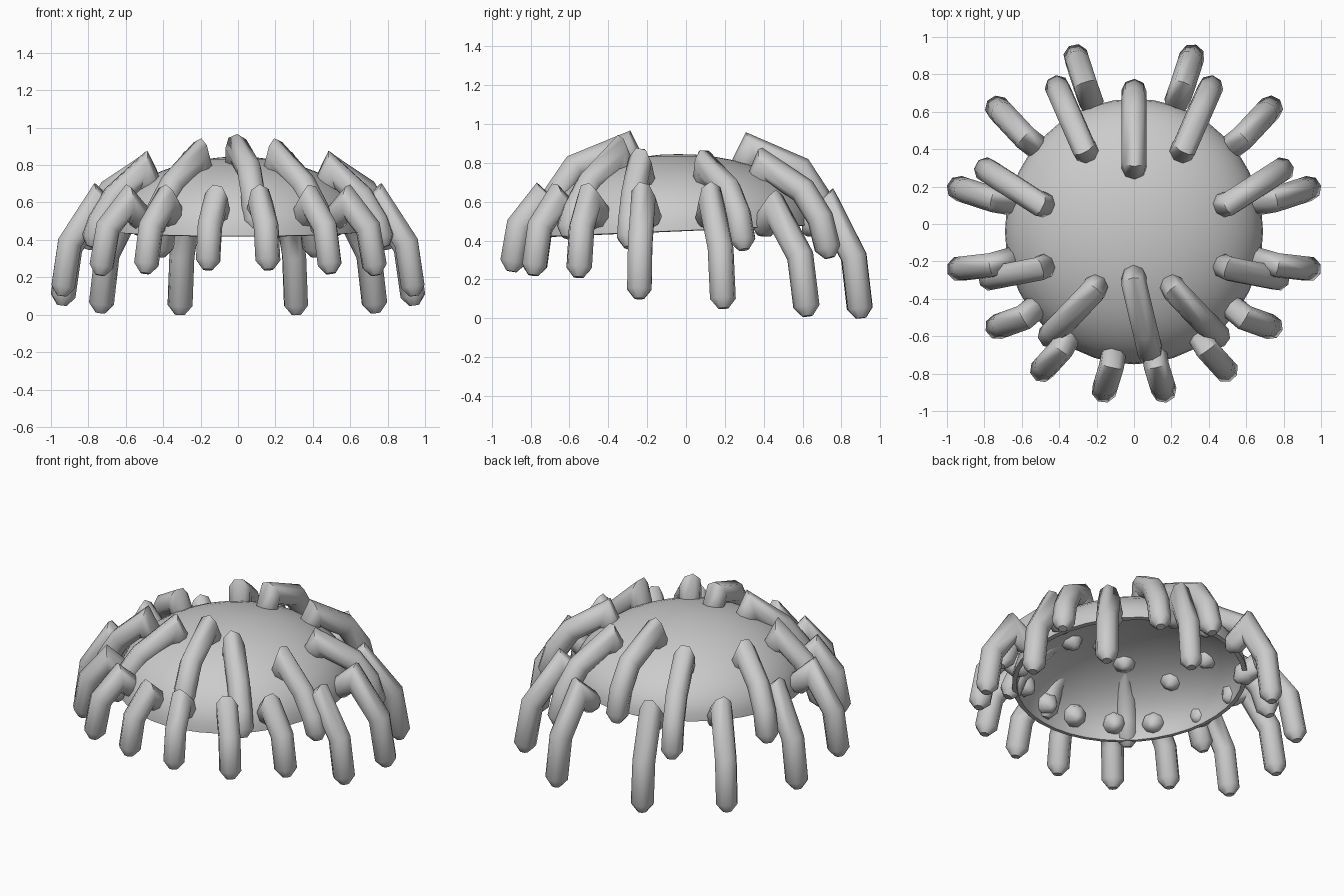
import bpy, bmesh, math
from mathutils import Vector

cube = bpy.data.objects.get("Cube")
if cube:
    bpy.data.objects.remove(cube, do_unlink=True)

grey = bpy.data.materials.new("plain grey")
grey.use_nodes = True
grey.diffuse_color = (0.6, 0.6, 0.6, 1)
grey.node_tree.nodes["Principled BSDF"].inputs["Base Color"].default_value = (0.6, 0.6, 0.6, 1)

RADIUS, SIDES = 0.068, 8


def finish(name, bm, angle, thickness=0):
    bmesh.ops.recalc_face_normals(bm, faces=bm.faces)
    mesh = bpy.data.meshes.new(name)
    bm.to_mesh(mesh)
    bm.free()
    mesh.materials.append(grey)
    obj = bpy.data.objects.new(name, mesh)
    bpy.context.collection.objects.link(obj)
    bpy.ops.object.select_all(action='DESELECT')
    obj.select_set(True)
    bpy.context.view_layer.objects.active = obj
    if thickness:
        shell = obj.modifiers.new("thickness", 'SOLIDIFY')
        shell.thickness = thickness
        bpy.ops.object.modifier_apply(modifier=shell.name)
    bpy.ops.object.shade_smooth_by_angle(angle=math.radians(angle))


def tube(name, path):
    """Mitred tube along the path with blunt pointed ends."""
    bm = bmesh.new()
    dirs = [(b - a).normalized() for a, b in zip(path, path[1:])]
    d = dirs[0]
    u = d.orthogonal().normalized()
    v = d.cross(u)
    circle = [u * math.cos(k * math.tau / SIDES) + v * math.sin(k * math.tau / SIDES)
              for k in range(SIDES)]
    rings = [[path[0] - d * 0.05 + c * RADIUS * 0.3 for c in circle],
             [path[0] + c * RADIUS for c in circle]]
    # slide each ring along its segment onto the next mitre plane
    for i, p in enumerate(path[1:]):
        d = dirs[i]
        n = d + dirs[i + 1] if i + 1 < len(dirs) else d
        rings.append([q + d * ((p - q).dot(n) / d.dot(n)) for q in rings[-1]])
    rings.append([path[-1] + d * 0.05 + (q - path[-1]) * 0.4 for q in rings[-1]])
    loops = [[bm.verts.new(q) for q in ring] for ring in rings]
    for a, b in zip(loops, loops[1:]):
        for k in range(SIDES):
            m = (k + 1) % SIDES
            bm.faces.new((a[k], a[m], b[m], b[k]))
    bm.faces.new(loops[0])
    bm.faces.new(loops[-1])
    finish(name, bm, 50)


def lock(name, elbow, tip, root_in, root_down, knees):
    """Root inside the cap, sharp elbow above it, then a drooping strand."""
    e, t = Vector(elbow), Vector(tip)
    out = Vector((e.x, e.y, 0)).normalized()
    path = [e - out * root_in - Vector((0, 0, root_down)), e]
    for f, drop in knees:
        p = e.lerp(t, f)
        p.z = e.z + (t.z - e.z) * drop
        path.append(p)
    tube(name, path + [t])


# Thin domed cap with a slightly tilted rim
bm = bmesh.new()
bmesh.ops.create_uvsphere(bm, u_segments=40, v_segments=24, radius=1)
bmesh.ops.delete(bm, geom=[w for w in bm.verts if w.co.z < -0.01], context='VERTS')
for w in bm.verts:
    x, y, z = w.co
    w.co = (0.69 * x, 0.71 * y - 0.04, 0.45 + 0.395 * z + 0.03 * y * (1 - z))
finish("cap_dome", bm, 60, 0.028)

# Strand bends as (distance, drop) fractions
ARCHED = [(0.66, 0.27), (0.9, 0.62)]
DROOPING = [(0.6, 0.3), (0.88, 0.64)]
HUGGING = [(0.57, 0.38), (0.88, 0.75)]
SHORT = [(0.75, 0.4)]
LONG = [(0.8, 0.48)]

# Upper locks: single ones at front and back, the rest in mirrored pairs
lock("upper_lock_front", (0, -0.32, 0.88), (0.09, -0.70, 0.50), 0.04, 0.08, ARCHED)
lock("upper_lock_back", (0, 0.34, 0.87), (0, 0.71, 0.48), 0.04, 0.08, ARCHED)
upper = [
    ((0.22, -0.36, 0.84), (0.45, -0.60, 0.46), HUGGING),
    ((0.51, -0.24, 0.77), (0.77, -0.29, 0.41), HUGGING),
    ((0.51, 0.11, 0.775), (0.79, 0.29, 0.40), DROOPING),
    ((0.27, 0.41, 0.785), (0.41, 0.73, 0.36), DROOPING),
]
# Lower locks around the rim, front to back
lower = [
    ((0.12, -0.76, 0.60), (0.16, -0.89, 0.29), SHORT),
    ((0.39, -0.67, 0.60), (0.49, -0.78, 0.27), SHORT),
    ((0.59, -0.50, 0.60), (0.73, -0.55, 0.26), SHORT),
    ((0.76, -0.22, 0.60), (0.935, -0.24, 0.15), LONG),
    ((0.75, 0.13, 0.60), (0.935, 0.19, 0.10), LONG),
    ((0.58, 0.46, 0.56), (0.73, 0.62, 0.06), LONG),
    ((0.26, 0.74, 0.56), (0.31, 0.895, 0.05), LONG),
]
for side, s in (("left", 1), ("right", -1)):
    for kind, rows, r_in, r_down in (("upper", upper, 0.04, 0.08),
                                     ("lower", lower, 0.10, 0.09)):
        for i, (e, t, knees) in enumerate(rows, 1):
            lock(f"{kind}_lock_{side}_{i}", (s * e[0], *e[1:]), (s * t[0], *t[1:]),
                 r_in, r_down, knees)
